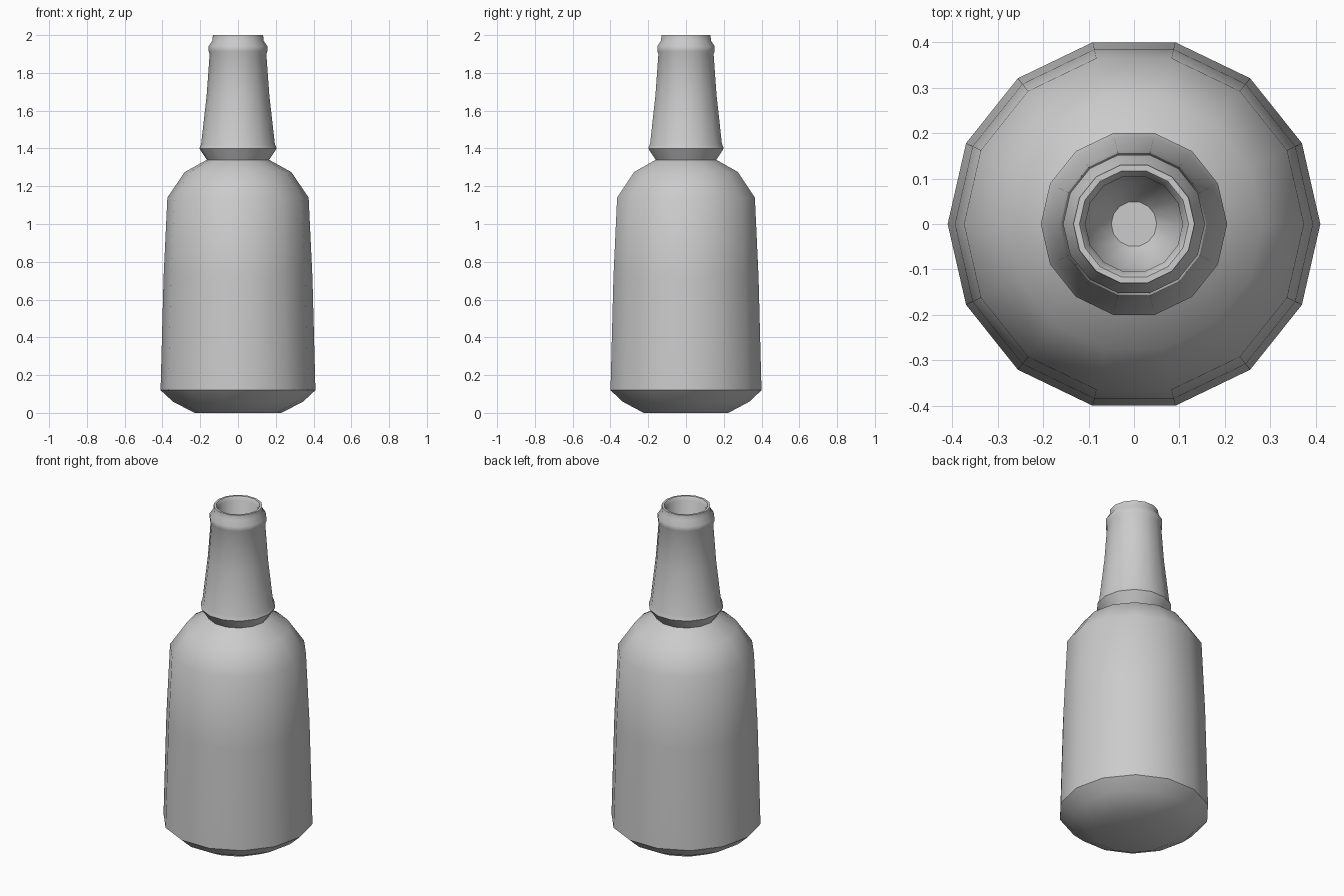
import bpy, bmesh, math

if "Cube" in bpy.data.objects:
    bpy.data.objects.remove(bpy.data.objects["Cube"])

SIDES = 14


def lathe(name, profile, angle):
    """Revolve (radius, height) pairs around z; close both ends."""
    bm = bmesh.new()
    rings = []
    for r, z in profile:
        rings.append([bm.verts.new((r * math.cos(2 * math.pi * i / SIDES),
                                    r * math.sin(2 * math.pi * i / SIDES), z))
                      for i in range(SIDES)])
    for a, b in zip(rings, rings[1:]):
        for i in range(SIDES):
            j = (i + 1) % SIDES
            bm.faces.new((a[i], a[j], b[j], b[i]))
    bm.faces.new(rings[0][::-1])
    bm.faces.new(rings[-1])
    bmesh.ops.recalc_face_normals(bm, faces=bm.faces)
    mesh = bpy.data.meshes.new(name)
    bm.to_mesh(mesh)
    bm.free()
    obj = bpy.data.objects.new(name, mesh)
    bpy.context.collection.objects.link(obj)
    bpy.ops.object.select_all(action='DESELECT')
    bpy.context.view_layer.objects.active = obj
    obj.select_set(True)
    bpy.ops.object.shade_smooth_by_angle(angle=math.radians(angle))
    return obj


# Base and tapered body, then rounded shoulder
body = [(0.23, 0), (0.345, 0.06), (0.41, 0.12), (0.394, 0.72),
        (0.374, 1.14), (0.282, 1.275), (0.165, 1.34)]
# Neck with flared collar
neck = [(0.205, 1.40), (0.195, 1.425), (0.166, 1.68), (0.15, 1.90)]
# Raised band and lip
lip = [(0.156, 1.915), (0.156, 1.94), (0.136, 1.97), (0.133, 2.0), (0.12, 2.0)]
# Hollow inside the neck
hollow = [(0.107, 1.98), (0.105, 1.76), (0.05, 1.69)]

lathe("bottle", body + neck + lip + hollow, 42)
